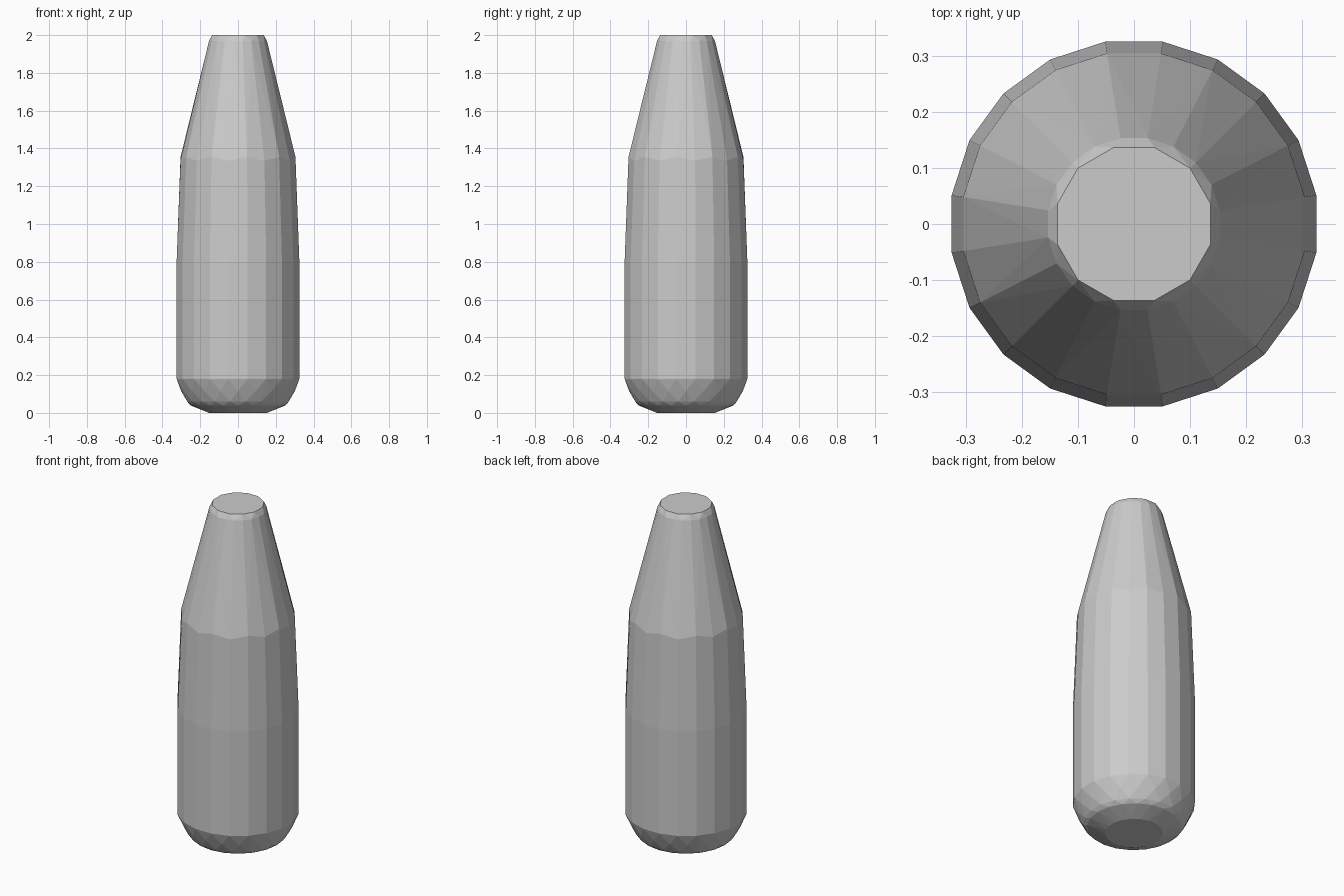
import bpy, bmesh, math

if "Cube" in bpy.data.objects:
    bpy.data.objects.remove(bpy.data.objects["Cube"])

SIDES = 20
STEP = 2 * math.pi / SIDES

# Profile rings: radius, height, sides, angular shift (in steps), alternating height offset
RINGS = [
    (0.155, 0.00, 20, 0.5, 0.0),
    (0.252, 0.04, 20, 0.0, 0.0),
    (0.272, 0.06, 20, 0.5, 0.0),
    (0.301, 0.115, 20, 0.0, 0.0),
    (0.329, 0.18, 20, 0.5, 0.0),
    (0.329, 0.80, 20, 0.5, 0.0),
    (0.308, 1.345, 20, 0.5, 0.01),
    (0.155, 1.97, 20, 0.5, 0.0),
    (0.141, 2.00, 12, 0.5, 0.0),
]


def add_ring(bm, radius, height, sides, shift, wobble):
    step = 2 * math.pi / sides
    for i in range(sides):
        a = (i + shift) * step
        z = height + (wobble if i % 2 else -wobble)
        bm.verts.new((radius * math.cos(a), radius * math.sin(a), z))


# Faceted bottle body: convex skin over the rings, like a low-poly hull
bm = bmesh.new()
for ring in RINGS:
    add_ring(bm, *ring)
bmesh.ops.convex_hull(bm, input=bm.verts[:])
loose = [v for v in bm.verts if not v.link_faces]
bmesh.ops.delete(bm, geom=loose, context='VERTS')

# Merge coplanar triangles into clean facets
bmesh.ops.dissolve_limit(bm, angle_limit=math.radians(0.5),
                         verts=bm.verts[:], edges=bm.edges[:])
bmesh.ops.recalc_face_normals(bm, faces=bm.faces[:])

mesh = bpy.data.meshes.new("bottle_body")
bm.to_mesh(mesh)
bm.free()
bottle = bpy.data.objects.new("bottle_body", mesh)
bpy.context.collection.objects.link(bottle)
